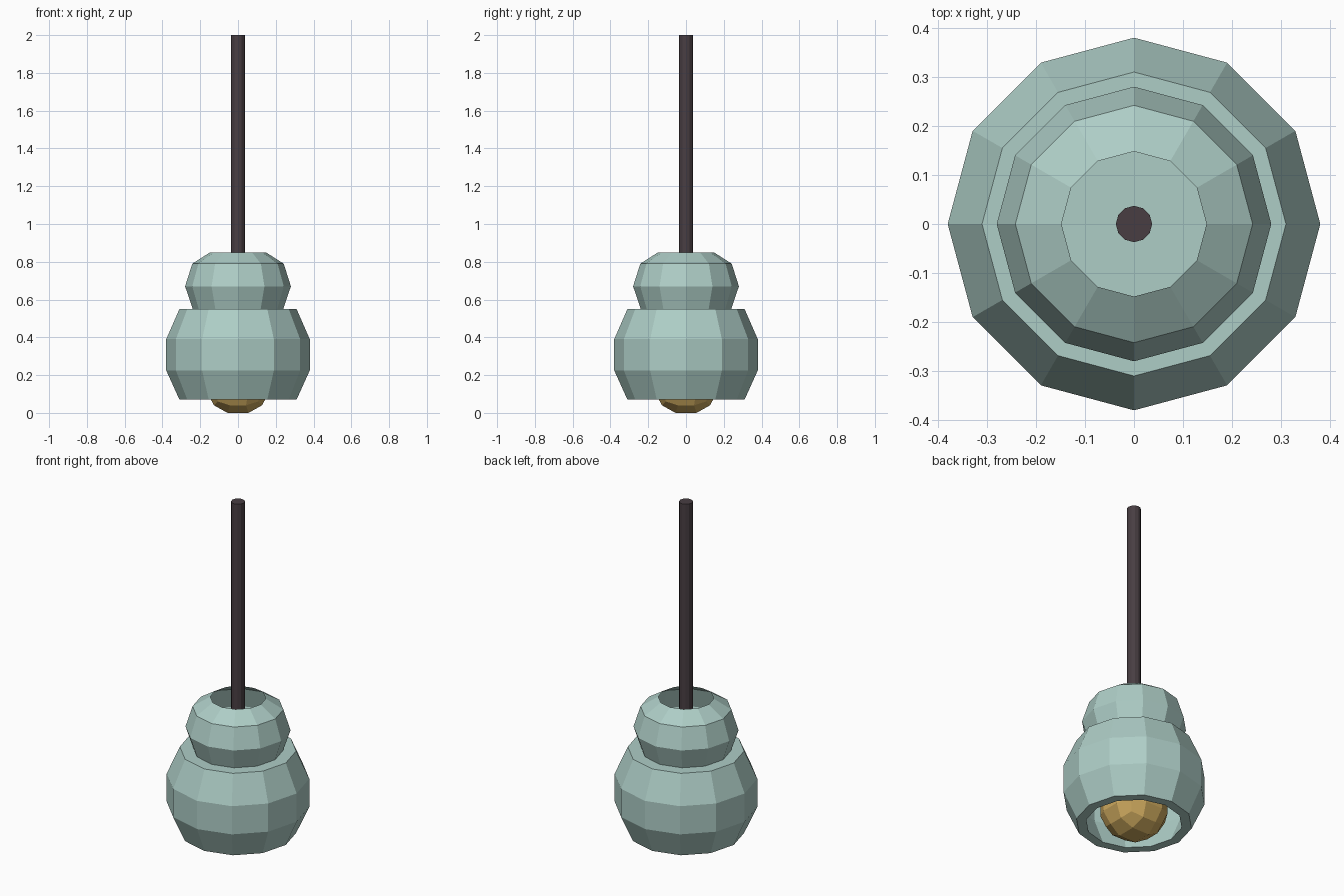
import bpy, bmesh, math

if "Cube" in bpy.data.objects:
    bpy.data.objects.remove(bpy.data.objects["Cube"])


def material(name, rgb):
    m = bpy.data.materials.new(name)
    m.diffuse_color = (*rgb, 1.0)
    m.use_nodes = True
    m.node_tree.nodes["Principled BSDF"].inputs["Base Color"].default_value = m.diffuse_color
    return m


SHADE = material("pale_teal", (0.42, 0.61, 0.565))
ROD = material("dark_brown", (0.065, 0.048, 0.055))
BULB = material("warm_gold", (0.60, 0.39, 0.11))


def finish(bm, name, mat):
    me = bpy.data.meshes.new(name)
    bm.to_mesh(me)
    bm.free()
    me.materials.append(mat)
    ob = bpy.data.objects.new(name, me)
    bpy.context.collection.objects.link(ob)
    return ob


def lathe(name, profile, sides, mat, cap_start=False, cap_end=False):
    """Turn an (r, z) profile around z; outer walls listed bottom to top."""
    bm = bmesh.new()
    rings = []
    for r, z in profile:
        rings.append([bm.verts.new((r * math.cos(2 * math.pi * i / sides),
                                    r * math.sin(2 * math.pi * i / sides), z))
                      for i in range(sides)])
    for a, b in zip(rings, rings[1:]):
        for i in range(sides):
            j = (i + 1) % sides
            bm.faces.new((a[i], a[j], b[j], b[i]))
    if cap_start:
        bm.faces.new(rings[0][::-1])
    if cap_end:
        bm.faces.new(rings[-1])
    return finish(bm, name, mat)


# Lower shade: thick bowl, open underneath, closed flat top
lathe("lower_shade",
      [(0.26, 0.50), (0.325, 0.385), (0.325, 0.23), (0.257, 0.07),
       (0.31, 0.07), (0.38, 0.225), (0.38, 0.39), (0.31, 0.55)],
      12, SHADE, cap_start=True, cap_end=True)

# Upper shade: thin shell open at the top
lathe("upper_shade",
      [(0.24, 0.55), (0.28, 0.67), (0.242, 0.79), (0.148, 0.85)], 12, SHADE)

# Hanging rod
lathe("hanging_rod", [(0.037, 0.32), (0.037, 2.0)], 12, ROD,
      cap_start=True, cap_end=True)

# Bulb: rounded cube with three faces per side
bm = bmesh.new()
bmesh.ops.create_cube(bm, size=2.0)
bmesh.ops.subdivide_edges(bm, edges=bm.edges[:], cuts=2, use_grid_fill=True)
R = 0.184
for v in bm.verts:
    v.co = v.co.normalized() * R
low = min(v.co.z for v in bm.verts)
for v in bm.verts:
    v.co.z -= low
finish(bm, "bulb", BULB)
